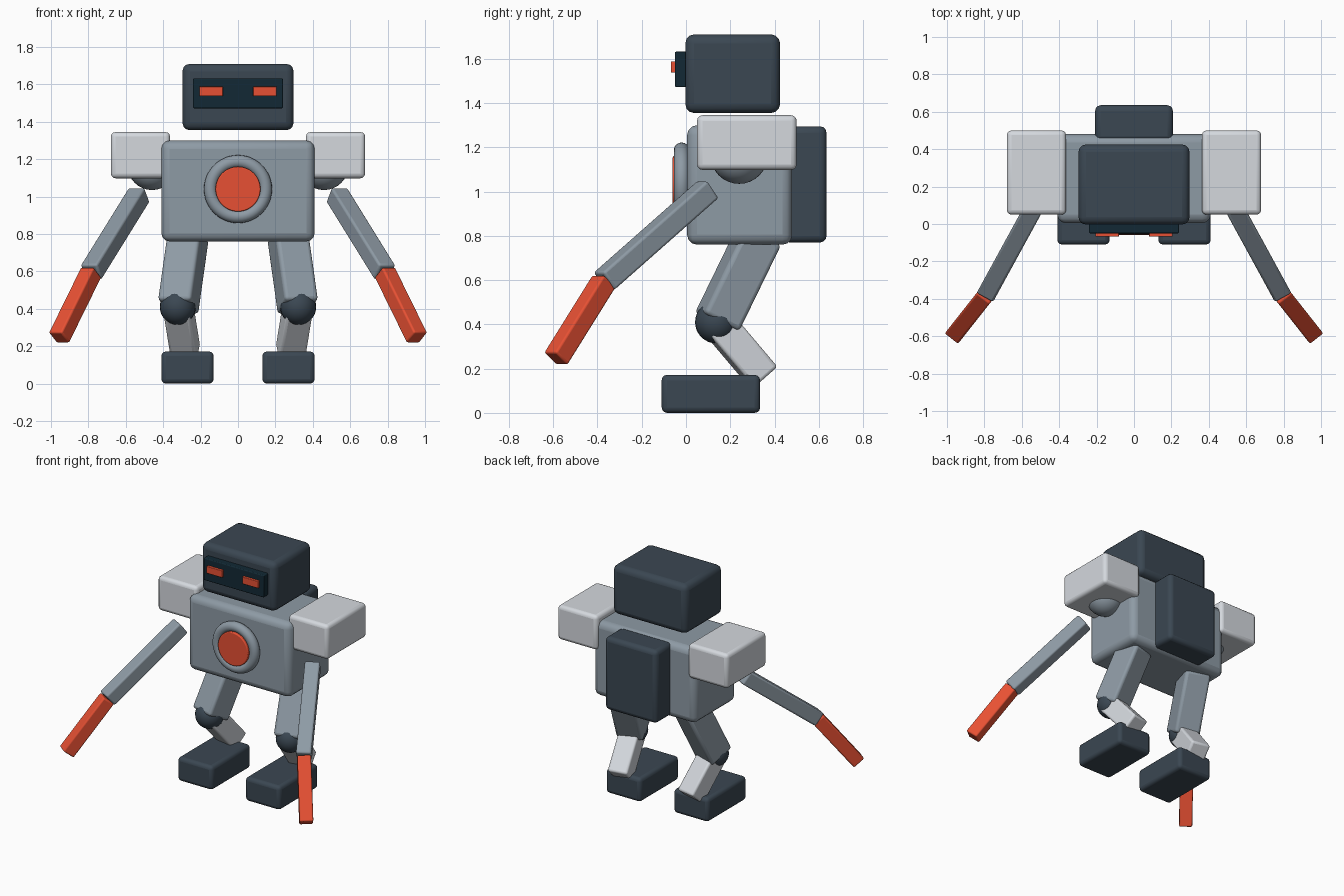
import bpy, math
from mathutils import Vector

if "Cube" in bpy.data.objects:
    bpy.data.objects.remove(bpy.data.objects["Cube"])


def material(name, rgb):
    m = bpy.data.materials.new(name)
    m.diffuse_color = (*rgb, 1)
    m.use_nodes = True
    m.node_tree.nodes["Principled BSDF"].inputs["Base Color"].default_value = m.diffuse_color
    return m


GREY = material("steel grey", (0.27, 0.325, 0.375))
LIGHT = material("light grey", (0.66, 0.69, 0.73))
DARK = material("dark slate", (0.043, 0.063, 0.085))
BLACK = material("visor navy", (0.006, 0.022, 0.035))
RED = material("orange red", (0.84, 0.085, 0.035))


def finish(name, mat, bevel=0.0):
    o = bpy.context.object
    o.name = name
    o.data.materials.append(mat)
    if bevel:
        b = o.modifiers.new("round", 'BEVEL')
        b.width, b.segments = bevel, 3
        b.limit_method, b.angle_limit = 'ANGLE', math.radians(40)
    bpy.ops.object.shade_smooth_by_angle(angle=math.radians(35))
    return o


def box(name, lo, hi, mat, bevel):
    """Rounded box between two corners."""
    lo, hi = Vector(lo), Vector(hi)
    bpy.ops.mesh.primitive_cube_add(size=1, location=(lo + hi) / 2)
    bpy.context.object.scale = hi - lo
    bpy.ops.object.transform_apply(location=False, rotation=False, scale=True)
    return finish(name, mat, bevel)


def limb(name, a, b, width, mat, bevel):
    """Rounded square bar running from a to b."""
    a, b = Vector(a), Vector(b)
    bpy.ops.mesh.primitive_cube_add(size=1)
    o = bpy.context.object
    o.scale = (width, width, (b - a).length)
    bpy.ops.object.transform_apply(location=False, rotation=False, scale=True)
    o.location = (a + b) / 2
    o.rotation_euler = (b - a).to_track_quat('Z', 'Y').to_euler()
    return finish(name, mat, bevel)


def ball(name, loc, r, mat):
    bpy.ops.mesh.primitive_uv_sphere_add(segments=24, ring_count=16, radius=r, location=loc)
    return finish(name, mat)


# Body, backpack and head
box("torso", (-0.41, 0.005, 0.76), (0.41, 0.48, 1.30), GREY, 0.045)
box("backpack", (-0.208, 0.44, 0.77), (0.208, 0.635, 1.295), DARK, 0.03)
box("head", (-0.297, -0.003, 1.355), (0.297, 0.425, 1.71), DARK, 0.04)
box("visor", (-0.24, -0.05, 1.472), (0.24, 0.03, 1.632), BLACK, 0.006)

# Chest ring with a disc
bpy.ops.mesh.primitive_torus_add(major_radius=0.147, minor_radius=0.035, major_segments=48,
                                 minor_segments=16, location=(0, -0.02, 1.04),
                                 rotation=(math.pi / 2, 0, 0))
finish("chest_ring", GREY)
bpy.ops.mesh.primitive_cylinder_add(vertices=48, radius=0.12, depth=0.09,
                                    location=(0, -0.015, 1.04), rotation=(math.pi / 2, 0, 0))
finish("chest_disc", RED, 0.006)

# Paired parts
for s, side in ((-1, "right"), (1, "left")):
    def p(x, y, z):
        return (s * x, y, z)

    def pair_box(name, x0, x1, y0, y1, z0, z1, mat, bevel):
        xs = sorted((s * x0, s * x1))
        box(f"{side}_{name}", (xs[0], y0, z0), (xs[1], y1, z1), mat, bevel)

    pair_box("eye", 0.08, 0.207, -0.068, -0.04, 1.537, 1.588, RED, 0.004)
    pair_box("shoulder_pad", 0.363, 0.68, 0.05, 0.50, 1.098, 1.345, LIGHT, 0.025)
    pair_box("foot", 0.13, 0.41, -0.11, 0.335, 0.0, 0.172, DARK, 0.025)

    # Arm
    ball(f"{side}_shoulder_joint", p(0.46, 0.24, 1.165), 0.13, GREY)
    elbow = p(0.785, -0.37, 0.595)
    limb(f"{side}_upper_arm", p(0.528, 0.10, 1.01), elbow, 0.10, GREY, 0.012)
    limb(f"{side}_forearm", elbow, p(0.957, -0.588, 0.245), 0.09, RED, 0.01)

    # Leg
    knee = p(0.32, 0.14, 0.41)
    limb(f"{side}_thigh", p(0.265, 0.33, 0.80), knee, 0.185, GREY, 0.02)
    ball(f"{side}_knee", p(0.322, 0.137, 0.41), 0.096, DARK)
    limb(f"{side}_shin", knee, p(0.28, 0.35, 0.162), 0.142, LIGHT, 0.015)
